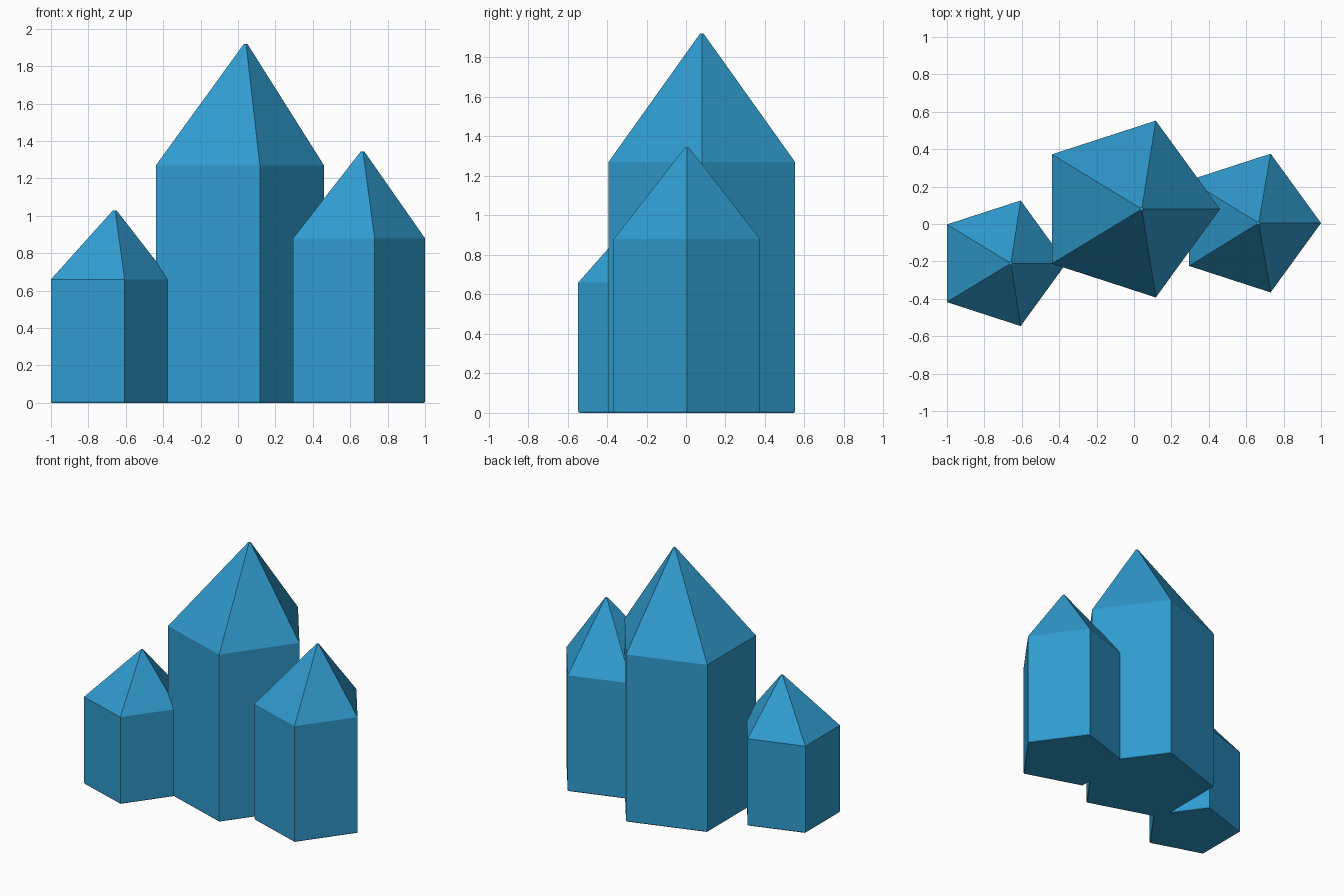
import bpy, bmesh
from math import cos, sin, tau

if "Cube" in bpy.data.objects:
    bpy.data.objects.remove(bpy.data.objects["Cube"])

SIDES = 5
mat = bpy.data.materials.new("crystal_blue")
mat.diffuse_color = (0.03, 0.33, 0.62, 1)
mat.use_nodes = True
mat.node_tree.nodes["Principled BSDF"].inputs["Base Color"].default_value = mat.diffuse_color


def crystal(name, center, radius, shoulder, height, lean):
    """Five-sided prism with an off-centre pointed tip."""
    cx, cy = center
    # x offset, radius and z of each ring: chamfered foot, shaft, tiny tip
    rings = [(0, radius - 0.006, 0), (0, radius, 0.008),
             (0, radius, shoulder), (lean, 0.01, height)]
    bm = bmesh.new()
    loops = [[bm.verts.new((cx + dx + r * cos(tau * i / SIDES),
                            cy + r * sin(tau * i / SIDES), z))
              for i in range(SIDES)] for dx, r, z in rings]
    for a, b in zip(loops, loops[1:]):
        for i in range(SIDES):
            j = (i + 1) % SIDES
            bm.faces.new((a[i], a[j], b[j], b[i]))
    bm.faces.new(loops[0][::-1])
    bm.faces.new(loops[-1])
    me = bpy.data.meshes.new(name)
    bm.to_mesh(me)
    bm.free()
    me.materials.append(mat)
    ob = bpy.data.objects.new(name, me)
    bpy.context.collection.objects.link(ob)
    return ob


# Cluster of three crystals
crystal("tall_crystal", (-0.037, 0.08), 0.497, 1.27, 1.92, 0.077)
crystal("right_crystal", (0.61, 0.005), 0.39, 0.88, 1.345, 0.055)
crystal("left_crystal", (-0.715, -0.21), 0.353, 0.66, 1.03, 0.055)
